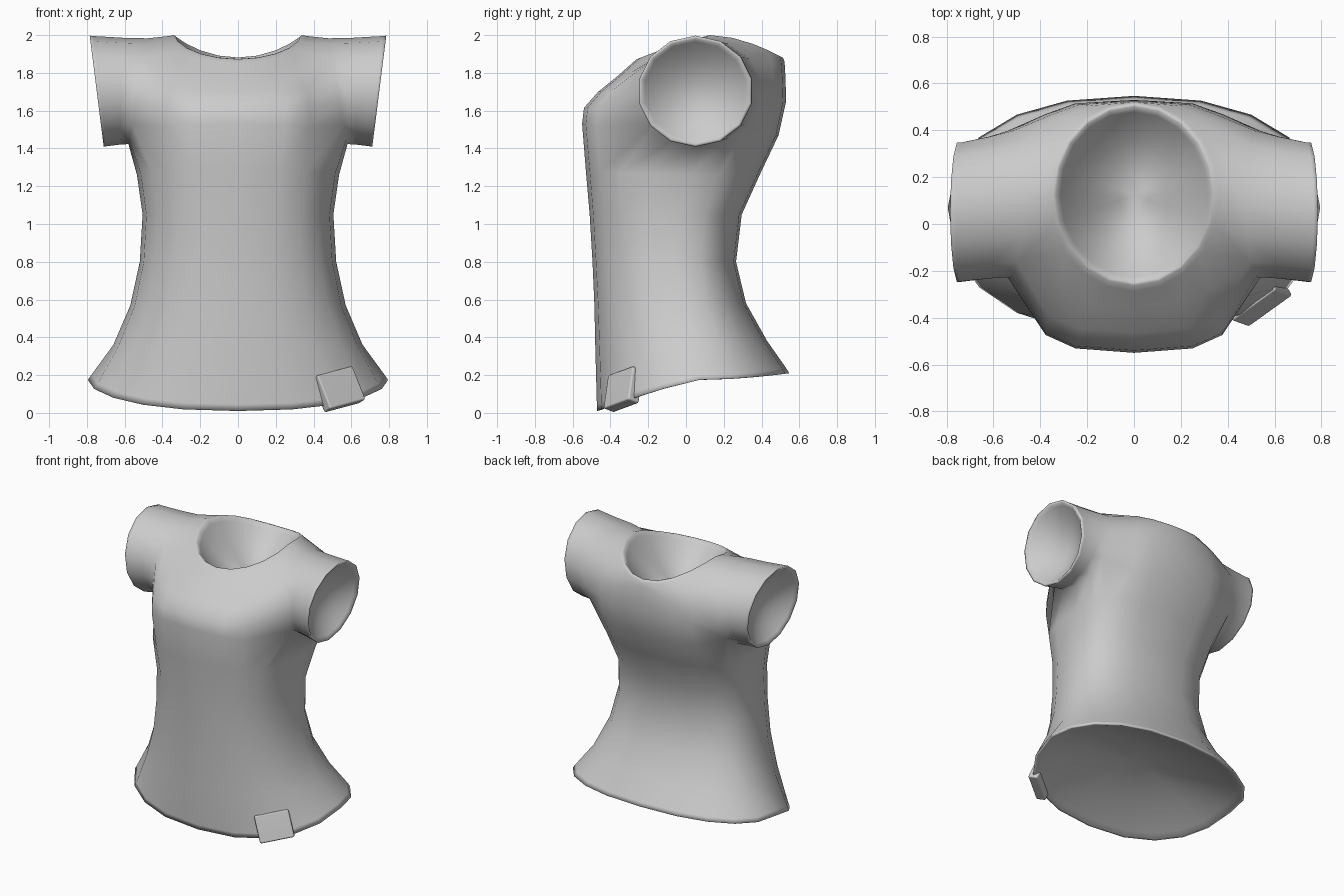
import bpy, bmesh, math
from mathutils import Vector

if "Cube" in bpy.data.objects:
    bpy.data.objects.remove(bpy.data.objects["Cube"])

grey = bpy.data.materials.new("light grey cloth")
grey.use_nodes = True
grey.diffuse_color = (0.6, 0.6, 0.6, 1)
grey.node_tree.nodes["Principled BSDF"].inputs["Base Color"].default_value = (0.6, 0.6, 0.6, 1)


def finish(bm, name):
    for f in bm.faces:
        f.smooth = True
    mesh = bpy.data.meshes.new(name)
    bm.to_mesh(mesh)
    bm.free()
    mesh.materials.append(grey)
    obj = bpy.data.objects.new(name, mesh)
    bpy.context.collection.objects.link(obj)
    return obj


COLS = range(-5, 6)      # half ring, front centre to back centre
ARM = 2                  # columns -ARM..ARM end at the armhole
STEP = 2 * math.pi / 14  # sleeve has 14 sides


def ring_point(c, ring):
    half, front, side, back, z_front, z_side, z_back, power = ring
    a = math.radians(18 * c)
    s = abs(math.sin(a)) ** power
    x = half * max(math.cos(a), 0) ** power if abs(c) < 5 else 0
    end, z_end, drop = (front, z_front, 1.2) if c < 0 else (back, z_back, 1.8)
    return Vector((x, side + (end - side) * s, z_side + (z_end - z_side) * s ** drop))


def arm_point(a, x, tilt, y, ry, rz):
    return Vector((x + tilt * math.sin(a), y + ry * math.cos(a), 1.703 + rz * math.sin(a)))


def root_point(level, c):
    # position on the armhole for a column of one of the four upper rings
    i = (c + 2, 5 if c > 0 else 13, 6 if c > 0 else 12, 9 - c)[level]
    a = -math.pi / 2 + (i - 2) * STEP
    return arm_point(a, 0.53, -0.05, 0.085, 0.32, 0.28)


def skin(bm, a, b, closed=False):
    for i in range(len(a) - (0 if closed else 1)):
        j = (i + 1) % len(a)
        bm.faces.new((a[i], a[j], b[j], b[i]))


def dish(bm, loop, centre, push, rim, closed=False):
    # narrow flat rim, then a hollow bowl that closes the opening
    centre = Vector(centre)
    push = Vector(push)
    start = [v.co.copy() for v in loop]
    for s in (1, 0.94, 0.8, 0.6, 0.4, 0.2):
        k = s * (1 - rim)
        nxt = [bm.verts.new(centre + (p - centre) * k + push * (1 - s * s)) for p in start]
        skin(bm, loop, nxt, closed)
        loop = nxt
    tip = bm.verts.new(centre + push)
    for i in range(len(loop) - (0 if closed else 1)):
        bm.faces.new((loop[i], loop[(i + 1) % len(loop)], tip))


# half width, front y, side y, back y, front z, side z, back z, squareness
lower = [
    (0.795, -0.47, 0.07, 0.547, 0.01, 0.175, 0.21, 0.87),
    (0.775, -0.472, 0.065, 0.53, 0.045, 0.203, 0.237, 0.87),
    (0.66, -0.48, 0.04, 0.43, 0.34, 0.36, 0.38, 0.87),
    (0.57, -0.485, -0.01, 0.318, 0.57, 0.57, 0.58, 0.85),
    (0.52, -0.495, -0.04, 0.265, 0.80, 0.80, 0.80, 0.82),
    (0.505, -0.51, -0.03, 0.295, 1.05, 1.05, 1.05, 0.8),
    (0.535, -0.53, 0.02, 0.395, 1.28, 1.26, 1.27, 0.75),
]
upper = [
    (0.53, -0.55, 0.05, 0.49, 1.53, 1.46, 1.47, 0.64),
    (0.53, -0.54, 0.05, 0.53, 1.615, 1.62, 1.65, 0.64),
    (0.53, -0.465, 0.05, 0.527, 1.70, 1.74, 1.77, 0.7),
    (0.47, -0.36, 0.08, 0.523, 1.785, 1.88, 1.84, 0.8),
]
neck = [
    (0.365, -0.287, 0.122, 0.52, 1.85, 1.995, 1.865, 1.0),
    (0.345, -0.262, 0.125, 0.513, 1.872, 2.0, 1.88, 1.0),
]

# Shirt half: torso rings, armhole, neck and sleeve
bm = bmesh.new()
rings = [{c: bm.verts.new(ring_point(c, r)) for c in COLS} for r in lower]
for level, r in enumerate(upper):
    row = {}
    for c in COLS:
        if level in (1, 2) and abs(c) < ARM:
            continue
        row[c] = bm.verts.new(root_point(level, c) if abs(c) <= ARM else ring_point(c, r))
    rings.append(row)
rings += [{c: bm.verts.new(ring_point(c, r)) for c in COLS} for r in neck]

for k in range(len(rings) - 1):
    a, b = rings[k], rings[k + 1]
    for c in range(-5, 5):
        if len(lower) <= k < len(lower) + 3 and -ARM <= c < ARM:
            continue
        bm.faces.new((a[c], a[c + 1], b[c + 1], b[c]))

low, mid_a, mid_b, top = rings[len(lower):len(lower) + 4]
loop = [low[c] for c in range(-2, 3)] + [mid_a[2], mid_b[2]]
loop += [top[c] for c in range(2, -3, -1)] + [mid_b[-2], mid_a[-2]]
angles = [-math.pi / 2 + (i - 2) * STEP for i in range(14)]
sleeve = (
    (0.62, -0.01, 0.07, 0.31, 0.283),
    (0.733, 0.033, 0.051, 0.304, 0.292),
    (0.748, 0.037, 0.05, 0.305, 0.294),
)
for section in sleeve:
    nxt = [bm.verts.new(arm_point(a, *section)) for a in angles]
    skin(bm, loop, nxt, closed=True)
    loop = nxt

# Hollow openings: sleeve, neck and hem
dish(bm, loop, (0.748, 0.05, 1.703), (-0.13, 0, 0), 0.05, closed=True)
dish(bm, [rings[-1][c] for c in COLS], (0, 0.125, 1.93), (0, 0, -0.25), 0.03)
dish(bm, [rings[0][c] for c in reversed(COLS)], (0, 0.05, 0.14), (0, 0, 0.14), 0.025)

shirt = finish(bm, "shirt")
mirror = shirt.modifiers.new("mirror", "MIRROR")
mirror.use_clip = True
mirror.merge_threshold = 0.002

# Hem tag: a slim tilted block clipped over the hem
bm = bmesh.new()
corner = Vector((0.42, -0.415, 0.2))
across = Vector((0.188, 0.135, 0.05))
down = Vector((0.07, -0.025, -0.178))
depth = across.cross(down).normalized() * 0.07
bmesh.ops.create_cube(bm, size=1)
for v in bm.verts:
    p = v.co + Vector((0.5, 0.5, 0.5))
    v.co = corner + across * p.x + down * p.y + depth * p.z
bmesh.ops.recalc_face_normals(bm, faces=bm.faces)
tag = finish(bm, "hem_tag")
bevel = tag.modifiers.new("soft edges", "BEVEL")
bevel.width = 0.01
bevel.segments = 2
tag.modifiers.new("clean shading", "WEIGHTED_NORMAL")
